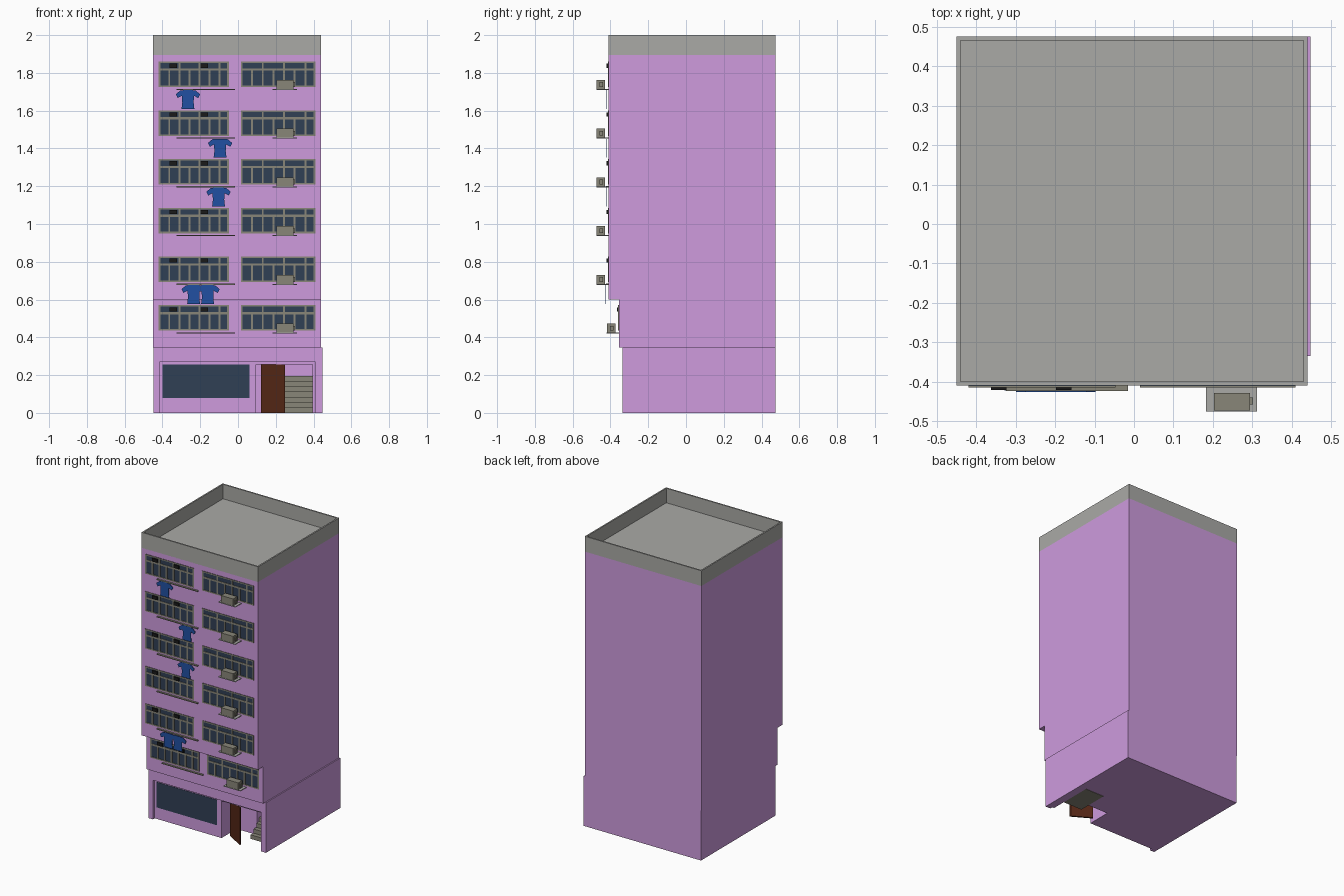
import bpy, bmesh

if "Cube" in bpy.data.objects:
    bpy.data.objects.remove(bpy.data.objects["Cube"])

def mat(name, r, g, b):
    m = bpy.data.materials.new(name)
    m.diffuse_color = (r, g, b, 1)
    m.use_nodes = True
    m.node_tree.nodes["Principled BSDF"].inputs["Base Color"].default_value = m.diffuse_color
    return m

PURPLE = mat("purple_wall", 0.62, 0.33, 0.73)
GLASS = mat("dark_glass", 0.03, 0.05, 0.09)
METAL = mat("dull_metal", 0.25, 0.24, 0.19)
BLACK = mat("black", 0.01, 0.01, 0.01)
BROWN = mat("brown_wood", 0.09, 0.02, 0.008)
BLUE = mat("blue_cloth", 0.015, 0.08, 0.36)
GREY = mat("roof_grey", 0.40, 0.40, 0.38)

def finish(name, bm, material):
    bmesh.ops.recalc_face_normals(bm, faces=bm.faces)
    me = bpy.data.meshes.new(name)
    bm.to_mesh(me)
    bm.free()
    me.materials.append(material)
    ob = bpy.data.objects.new(name, me)
    bpy.context.collection.objects.link(ob)
    return ob

def boxes(name, material, items):
    """One object out of boxes given as (x0, x1, y0, y1, z0, z1)."""
    bm = bmesh.new()
    for x0, x1, y0, y1, z0, z1 in items:
        vs = bmesh.ops.create_cube(bm, size=1)["verts"]
        for v in vs:
            v.co = (x1 if v.co.x > 0 else x0, y1 if v.co.y > 0 else y0, z1 if v.co.z > 0 else z0)
    return finish(name, bm, material)

def prism(name, material, pts, push):
    """Extrude a closed 3D outline along a vector."""
    bm = bmesh.new()
    face = bm.faces.new([bm.verts.new(p) for p in pts])
    ext = bmesh.ops.extrude_face_region(bm, geom=[face], use_keep_orig=True)["geom"]
    bmesh.ops.translate(bm, vec=push, verts=[g for g in ext if isinstance(g, bmesh.types.BMVert)])
    return finish(name, bm, material)

BACK = 0.475

# Stepped upper body, extruded across x from its side profile
side = [(-0.335, 0.345), (-0.355, 0.345), (-0.355, 0.6), (-0.41, 0.6), (-0.41, 1.895), (BACK, 1.895), (BACK, 0.345)]
prism("upper_body", PURPLE, [(-0.45, y, z) for y, z in side], (0.89, 0, 0))

# Ground floor: plan with a recessed shop front and stair bay, plus lintel
plan = [(-0.447, BACK), (-0.447, -0.335), (-0.415, -0.335), (-0.415, -0.315), (0.095, -0.315),
        (0.095, -0.15), (0.25, -0.15), (0.25, 0.0), (0.395, 0.0), (0.395, -0.315),
        (0.41, -0.315), (0.41, -0.335), (0.448, -0.335), (0.448, BACK)]
prism("ground_floor", PURPLE, [(x, y, 0) for x, y in plan], (0, 0, 0.27))
boxes("ground_lintel", PURPLE, [(-0.447, 0.448, -0.335, BACK, 0.27, 0.345),
                                (0.095, 0.395, -0.315, 0.0, 0.255, 0.27)])

# Roof slab and parapet
boxes("parapet", GREY, [
    (-0.45, 0.44, -0.41, BACK, 1.893, 1.9),
    (-0.45, 0.44, -0.41, -0.40, 1.895, 2.0), (-0.45, 0.44, 0.465, BACK, 1.895, 2.0),
    (-0.45, -0.44, -0.40, 0.465, 1.895, 2.0), (0.43, 0.44, -0.40, 0.465, 1.895, 2.0)])

# Shop window, half-open door and stairs
boxes("shop_window", GLASS, [(-0.40, 0.06, -0.317, -0.31, 0.08, 0.255)])
prism("door", BROWN, [(0.122, -0.26, 0), (0.25, -0.335, 0), (0.25, -0.323, 0), (0.128, -0.25, 0)], (0, 0, 0.255))
steps = [(-0.22, 0.0)]
for i in range(7):
    steps += [(-0.22 + i * 0.031, (i + 1) * 0.028), (-0.22 + (i + 1) * 0.031, (i + 1) * 0.028)]
steps += [(-0.003, 0.0)]
prism("stairs", METAL, [(0.25, y, z) for y, z in steps], (0.145, 0, 0))

def window(label, x0, x1, wall, zt):
    """Glass sheet with an outer frame, transom bar and mullions."""
    zb, zm = zt - 0.135, zt - 0.042
    f, t = wall - 0.004, 0.005
    boxes("glass_" + label, GLASS, [(x0, x1, wall - 0.001, wall + 0.004, zb, zt)])
    bars = [(x0, x1, f, wall, zb, zb + 0.008), (x0, x1, f, wall, zt - 0.008, zt),
            (x0, x1, f, wall, zm - 0.006, zm + 0.006),
            (x0, x0 + 0.01, f, wall, zb, zt), (x1 - 0.01, x1, f, wall, zb, zt)]
    w = x1 - x0
    for k in range(1, 7):
        x = x0 + w * k / 7 + 0.003
        top = zt if k % 2 == 0 else zm
        bars.append((x - t, x + t, f, wall, zb, top))
    boxes("window_frame_" + label, METAL, bars)

def shirt(label, x, y, z):
    half = [(0.016, 0), (0.04, -0.002), (0.064, -0.022), (0.054, -0.042), (0.032, -0.03), (0.03, -0.065), (0.034, -0.1)]
    pts = half + [(-a, b) for a, b in reversed(half)]
    prism("hanging_shirt_" + label, BLUE, [(x + a, y, z + b) for a, b in pts], (0, 0.003, 0))

shirts = {0: [-0.265], 1: [-0.095], 2: [-0.103], 4: [-0.235, -0.161]}

# Six identical storeys from the top down
for i in range(6):
    zt = 1.86 - i * 0.258
    wall = -0.355 if i == 5 else -0.41
    n = str(6 - i)
    window("left_" + n, -0.42, -0.047, wall, zt)
    window("right_" + n, 0.015, 0.41, wall, zt)
    # Small vent fans in the left window
    boxes("vents_" + n, BLACK, [(x - 0.02, x + 0.02, wall - 0.011, wall, zt - 0.033, zt - 0.011) for x in (-0.343, -0.178)])
    # Drying rail: front bar and brackets
    zr = zt - 0.147
    boxes("drying_rail_" + n, METAL, [(-0.325, -0.015, wall - 0.013, wall, zr - 0.003, zr + 0.003)])
    for j, x in enumerate(shirts.get(i, [])):
        shirt(n + "_" + str(j), x, wall - (0.016 if i == 4 else 0.012), zr - 0.004)
    # Air conditioner, its side valve and shelf
    boxes("air_conditioner_" + n, METAL, [
        (0.203, 0.294, wall - 0.063, wall - 0.018, zr + 0.002, zr + 0.05),
        (0.294, 0.302, wall - 0.048, wall - 0.03, zr + 0.013, zr + 0.038)])
    boxes("shelf_" + n, GREY, [(0.182, 0.312, wall - 0.065, wall, zr - 0.003, zr + 0.002)])
